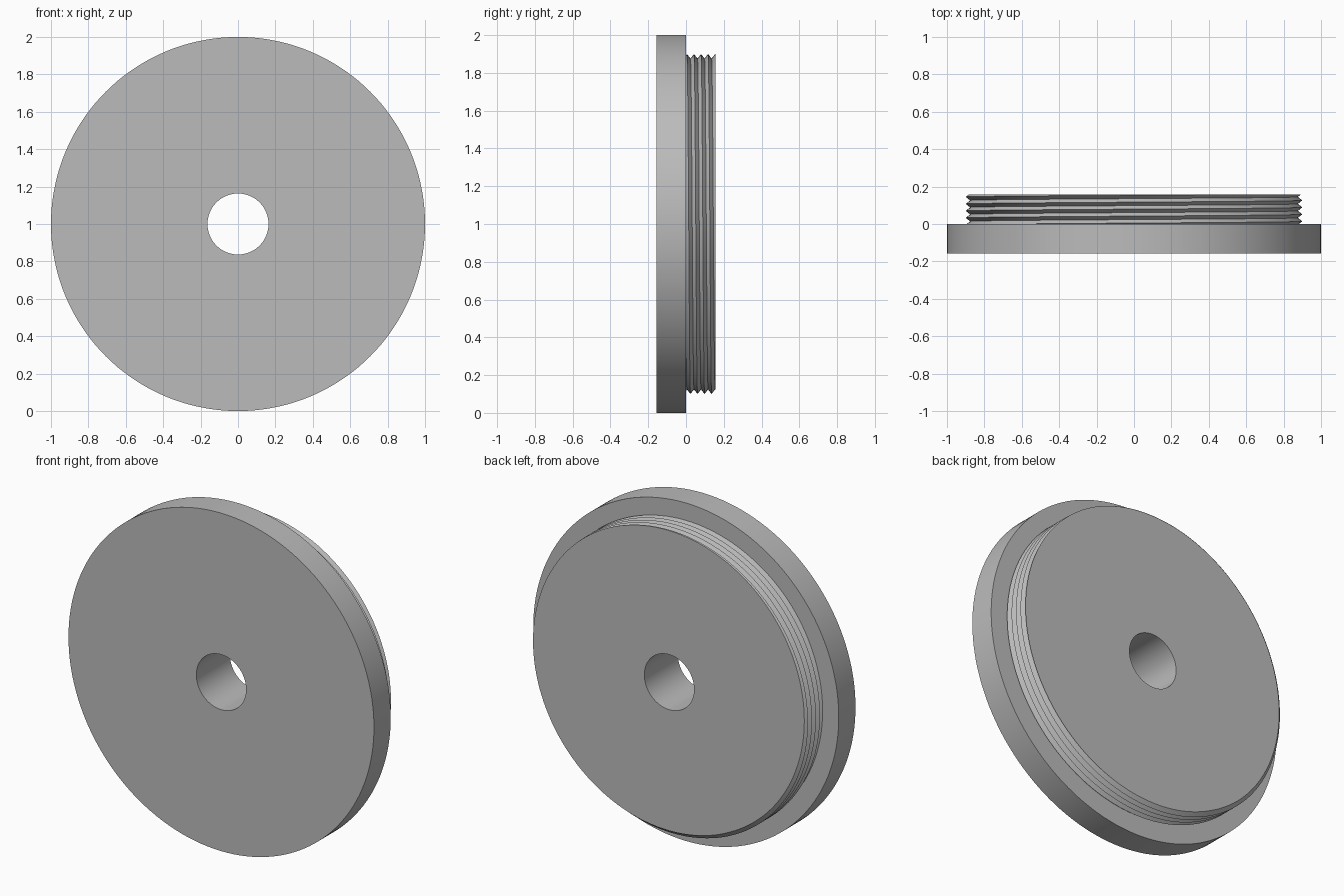
import bpy, bmesh, math

if "Cube" in bpy.data.objects:
    bpy.data.objects.remove(bpy.data.objects["Cube"], do_unlink=True)

SEGS = 144
HALF = 0.157                    # thickness of the flange and of the plug
HOLE = 0.163
CREST, ROOT, PITCH = 0.9, 0.876, 0.0373

grey = bpy.data.materials.new("plain grey")
grey.use_nodes = True
colour = (0.5, 0.5, 0.5, 1)
grey.diffuse_color = colour
grey.node_tree.nodes["Principled BSDF"].inputs["Base Color"].default_value = colour


def revolve(name, profile_at):
    """Skin the (radius, y) profile of each angle around the y axis."""
    bm = bmesh.new()
    columns = []
    for i in range(SEGS + 1):
        a = 2 * math.pi * i / SEGS
        columns.append([bm.verts.new((r * math.cos(a), y, 1 + r * math.sin(a)))
                        for r, y in profile_at(i / SEGS)])
    for c, d in zip(columns, columns[1:]):
        for j in range(len(c) - 1):
            bm.faces.new((c[j], c[j + 1], d[j + 1], d[j]))
    bmesh.ops.remove_doubles(bm, verts=bm.verts, dist=1e-5)
    bmesh.ops.dissolve_degenerate(bm, edges=bm.edges, dist=1e-5)
    bmesh.ops.recalc_face_normals(bm, faces=bm.faces)
    mesh = bpy.data.meshes.new(name)
    bm.to_mesh(mesh)
    bm.free()
    mesh.materials.append(grey)
    obj = bpy.data.objects.new(name, mesh)
    bpy.context.collection.objects.link(obj)
    bpy.ops.object.select_all(action="DESELECT")
    obj.select_set(True)
    bpy.context.view_layer.objects.active = obj
    bpy.ops.object.shade_smooth_by_angle(angle=math.radians(30))
    return obj


def flange_profile(turn):
    return [(HOLE, 0), (HOLE, -HALF), (1, -HALF), (1, 0), (ROOT - 0.005, 0)]


def plug_profile(turn):
    """V thread whose crests climb in a right-handed helix, cut flat at both ends."""
    start = 0.005 + PITCH * (0.25 - turn)
    points = []
    for k in range(-4, 14):
        y = min(max(start + k * PITCH / 2, 0), HALF)
        phase = ((y - start) / PITCH) % 1
        points.append((ROOT + (CREST - ROOT) * abs(1 - 2 * phase), y))
    return points + [(HOLE, HALF), (HOLE, 0)]


# Wide front disc
revolve("flange", flange_profile)
# Threaded rear disc
revolve("threaded_plug", plug_profile)
